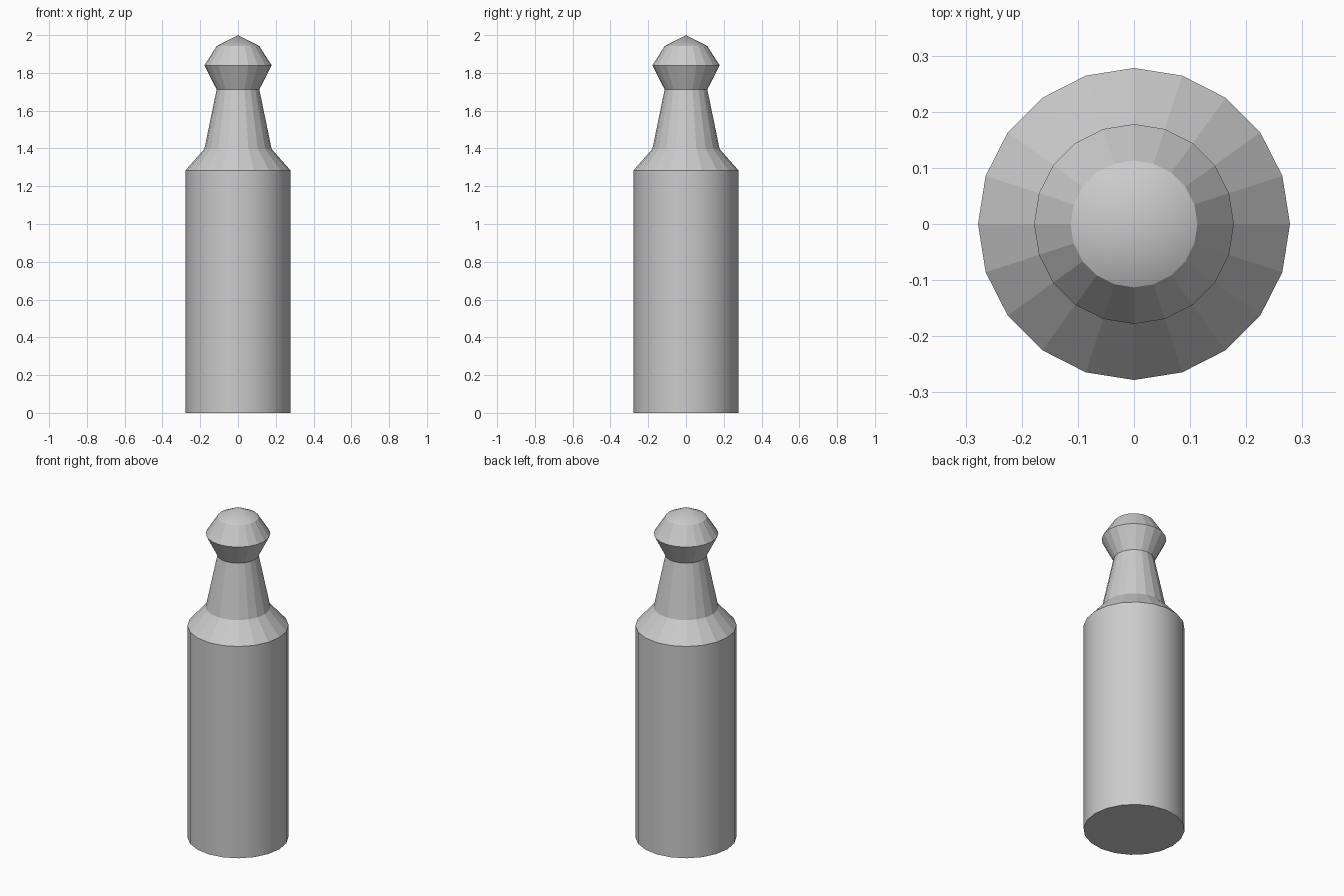
import bpy, bmesh
from math import cos, sin, tau

if "Cube" in bpy.data.objects:
    bpy.data.objects.remove(bpy.data.objects["Cube"])

SIDES = 20


def lathe(name, profile, smooth_bands=()):
    """Revolve (radius, z) points; radius 0 makes a pole. Listed bands are smooth."""
    bm = bmesh.new()
    rings = []
    for r, z in profile:
        n = SIDES if r > 0 else 1
        rings.append([bm.verts.new((r * cos(tau * i / SIDES), r * sin(tau * i / SIDES), z))
                      for i in range(n)])
    for band, (a, b) in enumerate(zip(rings, rings[1:])):
        for i in range(SIDES):
            j = (i + 1) % SIDES
            corners = [a[i % len(a)], a[j % len(a)], b[j % len(b)], b[i % len(b)]]
            face = bm.faces.new(list(dict.fromkeys(corners)))
            face.smooth = band in smooth_bands
    # keep the horizontal rims crisp
    for e in bm.edges:
        if abs(e.verts[0].co.z - e.verts[1].co.z) < 1e-5 and all(v.co.xy.length > 0.01 for v in e.verts):
            e.smooth = False
    mesh = bpy.data.meshes.new(name)
    bm.to_mesh(mesh)
    bm.free()
    obj = bpy.data.objects.new(name, mesh)
    bpy.context.collection.objects.link(obj)
    return obj


# straight body with closed base
lathe("body", [(0, 0), (0.278, 0), (0.278, 1.284)], smooth_bands=(1,))

# sloped shoulder and tapering neck
lathe("shoulder_and_neck", [(0.278, 1.284), (0.178, 1.397), (0.113, 1.712)])

# faceted head with a smooth low cone on top
lathe("head", [(0.113, 1.712), (0.178, 1.84), (0.113, 1.942), (0, 2.0)], smooth_bands=(2,))
